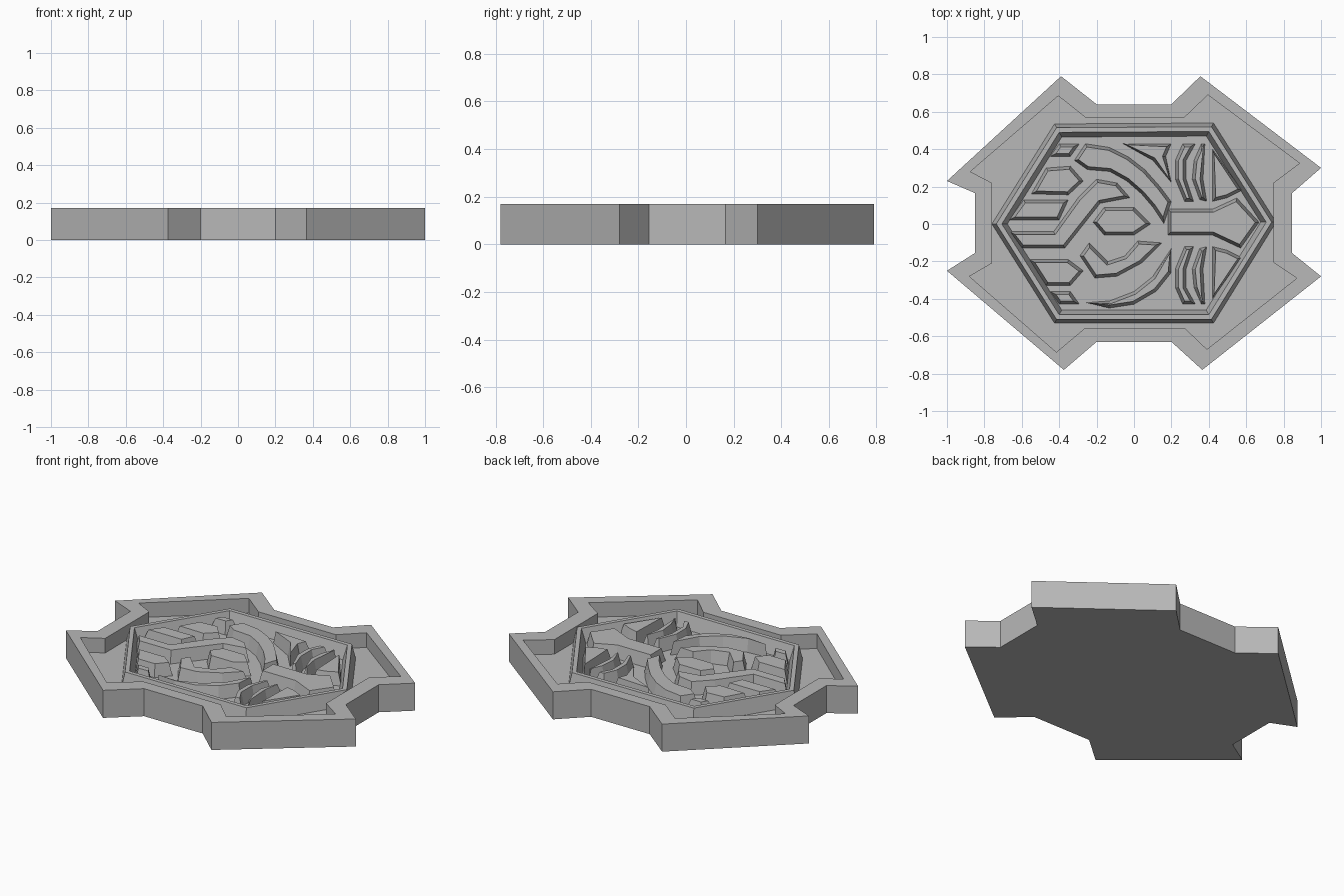
import bpy
import bmesh
from mathutils import Vector

FLOOR, TOP = 0.08, 0.17

cube = bpy.data.objects.get("Cube")
if cube:
    bpy.data.objects.remove(cube, do_unlink=True)

grey = bpy.data.materials.new("plain grey")
grey.use_nodes = True
grey.diffuse_color = (0.48, 0.48, 0.48, 1)
grey.node_tree.nodes["Principled BSDF"].inputs["Base Color"].default_value = grey.diffuse_color


def inset(points, distance):
    """Move every edge of an outline inward by the same distance."""
    pts = [Vector(p) for p in points]
    count = len(pts)
    area = sum(pts[i - 1].cross(pts[i]) for i in range(count))
    side = 1 if area > 0 else -1
    result = []
    for i, p in enumerate(pts):
        before = (p - pts[i - 1]).normalized()
        after = (pts[(i + 1) % count] - p).normalized()
        n_before = Vector((-before.y, before.x)) * side
        n_after = Vector((-after.y, after.x)) * side
        mitre = (n_before + n_after) / max(1 + n_before.dot(n_after), 0.4)
        result.append(p + mitre * distance)
    return result


def loft(name, loops, cap_start=True):
    """Join matching outlines at given heights into one solid."""
    bm = bmesh.new()
    rings = [[bm.verts.new((p[0], p[1], z)) for p in outline] for outline, z in loops]
    for low, high in zip(rings, rings[1:]):
        for i in range(len(low)):
            bm.faces.new((low[i - 1], low[i], high[i], high[i - 1]))
    if cap_start:
        bm.faces.new(rings[0][::-1])
    bm.faces.new(rings[-1])
    bmesh.ops.recalc_face_normals(bm, faces=bm.faces)
    mesh = bpy.data.meshes.new(name)
    bm.to_mesh(mesh)
    bm.free()
    mesh.materials.append(grey)
    obj = bpy.data.objects.new(name, mesh)
    bpy.context.collection.objects.link(obj)


def ridge(name, outline, mirrored=False):
    """Raised relief piece with sloping sides, optionally repeated below."""
    def build(label, points):
        loft(label, [(points, FLOOR), (inset(points, 0.017), TOP - 0.007)])
    if mirrored:
        build(name + "_upper", outline)
        build(name + "_lower", [(x, -y) for x, y in outline])
    else:
        build(name, outline)


# Tray: flat bottom, outer wall, rim and sunken floor
outer = [(-.39, .79), (-.2, .64), (.2, .64), (.355, .79),
         (1, .3), (.845, .165), (.845, -.155), (1, -.28),
         (.365, -.78), (.2, -.63), (-.2, -.63), (-.375, -.78),
         (-1, -.25), (-.85, -.155), (-.85, .165), (-1, .23)]
inner = [(-.405, .685), (-.26, .57), (.27, .57), (.395, .69),
         (.885, .325), (.745, .22), (.745, -.205), (.87, -.29),
         (.39, -.67), (.27, -.555), (-.26, -.555), (-.415, -.685),
         (-.88, -.28), (-.76, -.21), (-.76, .22), (-.875, .28)]
loft("tray", [(outer, 0), (outer, TOP), (inner, TOP), (inner, FLOOR)])

# Hexagonal frame with sloping sides around the relief
hexagon = [(-.76, 0), (-.425, .535), (.425, .54), (.76, .01), (.425, -.53), (-.425, -.53)]
loft("hexagon_frame", [(hexagon, FLOOR), (inset(hexagon, .02), TOP),
                       (inset(hexagon, .045), TOP), (inset(hexagon, .07), FLOOR + 0.005)],
     cap_start=False)

# Feather blocks on the left
ridge("feather_tip", [(-.45, .36), (-.4, .43), (-.29, .43), (-.34, .36)], True)
ridge("feather", [(-.55, .16), (-.47, .3), (-.34, .31), (-.27, .23), (-.35, .155)])
ridge("feather_low", [(-.56, -.19), (-.47, -.33), (-.34, -.33), (-.27, -.25), (-.35, -.19)])
ridge("feather_middle", [(-.67, .02), (-.59, .13), (-.35, .13), (-.4, .02)])

# Sweeping bands around the centre
ridge("crown_band", [(-.26, .43), (-.13, .41), (-.03, .36), (.06, .29), (.14, .2), (.2, .12),
                     (.16, 0), (.1, .09), (.04, .16), (-.04, .23), (-.13, .28),
                     (-.25, .29), (-.32, .34)])
ridge("throat_band", [(-.26, -.42), (-.13, -.41), (0, -.36), (.1, -.28), (.2, -.13), (.2, -.26),
                      (.12, -.36), (0, -.43), (-.13, -.45)])
ridge("neck_band", [(-.67, -.04), (-.43, -.04), (-.3, .14), (-.2, .24), (-.09, .22),
                    (-.02, .14), (-.18, .11), (-.37, -.13), (-.6, -.13)])
ridge("jaw_band", [(-.29, -.17), (-.21, -.29), (-.09, -.28), (.04, -.21), (.15, -.1),
                   (.02, -.09), (-.05, -.17), (-.14, -.2), (-.24, -.1)])
ridge("centre_block", [(-.22, .01), (-.16, .09), (0, .09), (.09, 0), (0, -.06), (-.16, -.06)])

# Brow, crescents and cheeks on the right
ridge("brow", [(-.06, .43), (.2, .43), (.17, .36), (.2, .22), (.1, .34)])
ridge("crescent", [(.26, .43), (.22, .34), (.22, .24), (.27, .12),
                   (.32, .12), (.28, .24), (.28, .34), (.33, .43)], True)
ridge("slim_crescent", [(.36, .43), (.32, .34), (.31, .24), (.35, .13),
                        (.39, .12), (.37, .24), (.38, .43)], True)
ridge("cheek", [(.42, .4), (.42, .12), (.5, .14), (.58, .18)], True)

# Pointed wedge at the right
ridge("wedge", [(.18, .08), (.42, .08), (.55, .14), (.67, .01),
                (.57, -.13), (.42, -.06), (.18, -.06)])
